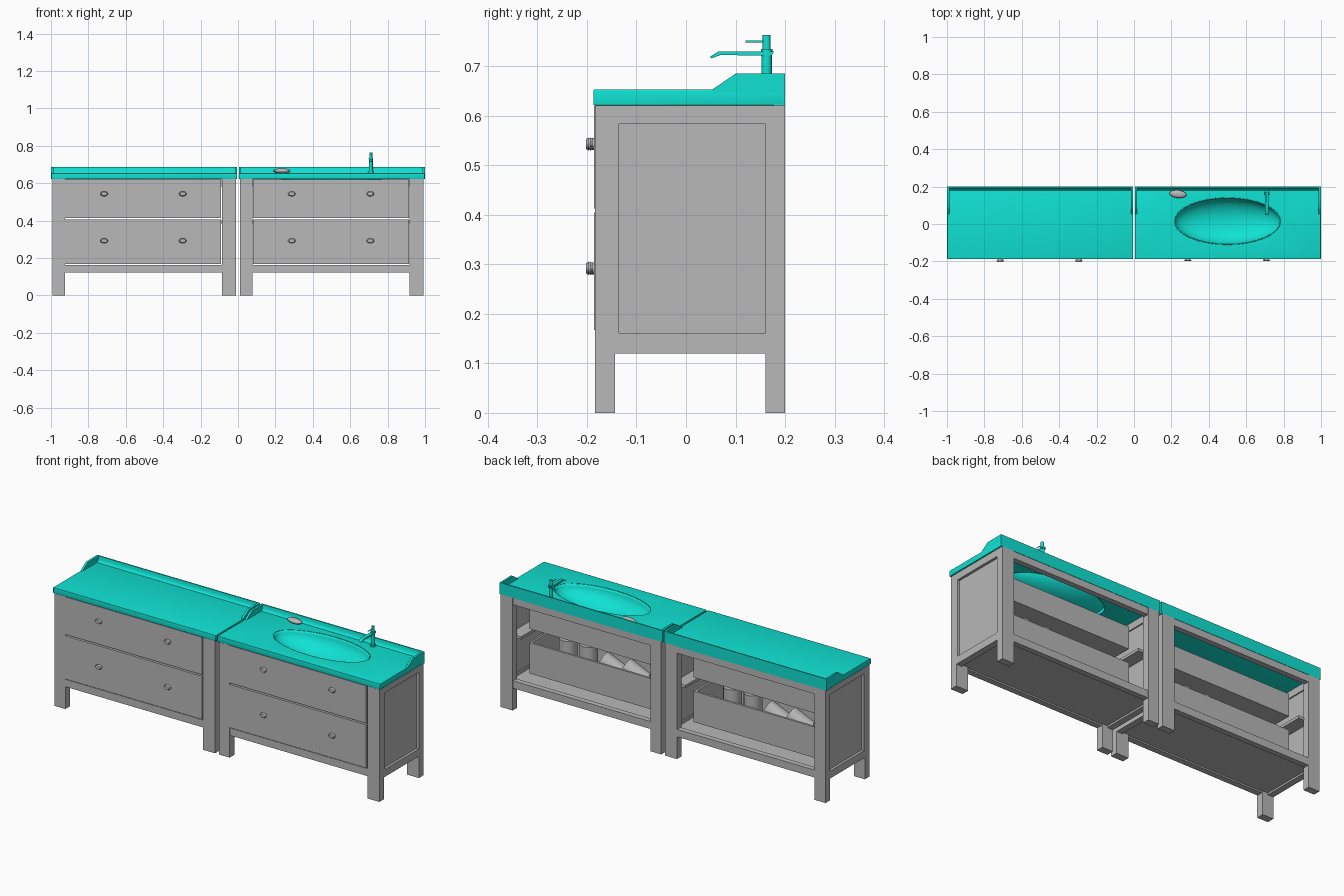
import bpy, bmesh, math
from mathutils import Matrix, Vector

if "Cube" in bpy.data.objects:
    bpy.data.objects.remove(bpy.data.objects["Cube"])


def material(name, rgb):
    m = bpy.data.materials.new(name)
    m.diffuse_color = (*rgb, 1)
    m.use_nodes = True
    m.node_tree.nodes["Principled BSDF"].inputs["Base Color"].default_value = m.diffuse_color
    return m


TEAL = material("teal", (0.005, 0.76, 0.65))
GRAY = material("gray", (0.48, 0.48, 0.48))


def finish(name, bm, mat, smooth=False):
    bmesh.ops.recalc_face_normals(bm, faces=bm.faces)
    me = bpy.data.meshes.new(name)
    bm.to_mesh(me)
    bm.free()
    ob = bpy.data.objects.new(name, me)
    bpy.context.collection.objects.link(ob)
    me.materials.append(mat)
    if smooth:
        bpy.ops.object.select_all(action='DESELECT')
        ob.select_set(True)
        bpy.context.view_layer.objects.active = ob
        bpy.ops.object.shade_smooth_by_angle(angle=math.radians(35))
    return ob


def box(name, x, y, z, mat=GRAY, bevel=0):
    bm = bmesh.new()
    bmesh.ops.create_cube(bm, size=1)
    for v in bm.verts:
        v.co = Vector([r[0] + (r[1] - r[0]) * (c + 0.5) for r, c in zip((x, y, z), v.co)])
    if bevel:
        bmesh.ops.bevel(bm, geom=bm.edges[:], offset=bevel, segments=3, affect='EDGES', profile=0.5)
    return finish(name, bm, mat, bevel > 0)


def prism(name, pts, x0, x1, mat):
    # extrude a (y, z) profile along x
    bm = bmesh.new()
    f = bm.faces.new([bm.verts.new((x0, y, z)) for y, z in pts])
    r = bmesh.ops.extrude_face_region(bm, geom=[f])
    bmesh.ops.translate(bm, verts=[v for v in r['geom'] if isinstance(v, bmesh.types.BMVert)],
                        vec=(x1 - x0, 0, 0))
    return finish(name, bm, mat, True)


def rod(name, a, b, r, mat, r2=None, sides=24, scale_x=1):
    # cylinder or cone between two points
    a, b = Vector(a), Vector(b)
    d = b - a
    m = (Matrix.Translation((a + b) / 2) @ Matrix.Diagonal((scale_x, 1, 1, 1))
         @ d.to_track_quat('Z', 'Y').to_matrix().to_4x4())
    bm = bmesh.new()
    bmesh.ops.create_cone(bm, cap_ends=True, segments=sides, radius1=r,
                          radius2=r if r2 is None else r2, depth=d.length, matrix=m)
    return finish(name, bm, mat, True)


def drawer(cx, z0, z1, box_top, kz, knob_y):
    # front panel, open-topped box behind it and two oval knobs
    box("drawer_front", (cx - 0.4225, cx + 0.4115), (-0.186, -0.166), (z0, z1))
    x0, x1, y0, y1 = cx - 0.385, cx + 0.385, -0.166, 0.10
    zb = z0 + 0.008
    box("drawer_bottom", (x0, x1), (y0, y1), (zb, zb + 0.012))
    box("drawer_back", (x0, x1), (y1 - 0.012, y1), (zb, box_top))
    for x in (x0, x1 - 0.012):
        box("drawer_side", (x, x + 0.012), (y0, y1), (zb, box_top))
    for kx in (cx - 0.214, cx + 0.206):
        rod("knob_stem", (kx, -0.18, kz), (kx, knob_y + 0.004, kz), 0.006, GRAY, scale_x=1.5)
        rod("knob_base", (kx, knob_y + 0.008, kz), (kx, knob_y + 0.013, kz), 0.012, GRAY, scale_x=1.5)
        rod("knob_disc", (kx, knob_y + 0.006, kz), (kx, knob_y, kz), 0.0135, GRAY, 0.010, scale_x=1.5)


def cabinet(cx, knob_y):
    # four legs
    for x0, x1 in ((-0.49, -0.4235), (0.4165, 0.49)):
        box("front_leg", (cx + x0, cx + x1), (-0.184, -0.143), (0, 0.622))
        box("back_leg", (cx + x0, cx + x1), (0.161, 0.2), (0, 0.622))
    # sides: rails, stile and recessed panel
    for s in (-1, 1):
        def span(a, b):
            return tuple(sorted((cx + s * a, cx + s * b)))
        box("side_bottom_rail", span(0.455, 0.49), (-0.143, 0.161), (0.12, 0.161))
        box("side_top_rail", span(0.455, 0.49), (-0.143, 0.161), (0.583, 0.622))
        box("side_stile", span(0.455, 0.49), (-0.143, -0.135), (0.16, 0.584))
        box("side_panel", span(0.462, 0.476), (-0.136, 0.162), (0.16, 0.584))
        box("drawer_runner", span(0.39, 0.46), (-0.14, 0.165), (0.385, 0.40))
    # rails across front and back, and the floor
    for y0, y1 in ((-0.182, -0.15), (0.168, 0.198)):
        box("bottom_rail", (cx - 0.43, cx + 0.42), (y0, y1), (0.122, 0.163))
    box("back_top_rail", (cx - 0.43, cx + 0.42), (0.168, 0.198), (0.583, 0.622))
    box("floor", (cx - 0.465, cx + 0.465), (-0.155, 0.175), (0.13, 0.145))
    drawer(cx, 0.413, 0.620, 0.545, 0.543, knob_y)
    drawer(cx, 0.167, 0.405, 0.345, 0.292, knob_y)
    # rolled towels in the lower drawer
    for x in (0.21, 0.085):
        rod("standing_towel", (cx + x, 0.01, 0.187), (cx + x, 0.01, 0.385), 0.047, GRAY)
    for x in (-0.06, -0.2):
        rod("leaning_towel", (cx + x - 0.12, 0.0, 0.24), (cx + x + 0.05, 0.02, 0.33), 0.045, GRAY)


def countertop(cx):
    # slab, stepped side lips and coved backsplash
    x0, x1 = cx - 0.497, cx + 0.497
    slab = box("countertop_slab", (x0, x1), (-0.187, 0.199), (0.621, 0.653), TEAL, 0.003)
    lip = [(0.053, 0.648), (0.053, 0.653), (0.075, 0.668), (0.1, 0.685), (0.2, 0.685), (0.2, 0.648)]
    prism("side_lip", lip, x0, x0 + 0.012, TEAL)
    prism("side_lip", lip, x1 - 0.012, x1, TEAL)
    splash = [(0.2, 0.621), (0.2, 0.685), (0.193, 0.685), (0.191, 0.668),
              (0.187, 0.658), (0.178, 0.652), (0.178, 0.621)]
    prism("backsplash", splash, x0, x1, TEAL)
    return slab


cabinet(-0.5015, -0.202)
cabinet(0.5015, -0.198)
countertop(-0.5015)
slab = countertop(0.5015)

# oval sink hole cut through the right slab
SX, SY, RX, RY, DEPTH = 0.5, 0.015, 0.285, 0.127, 0.095
bm = bmesh.new()
bmesh.ops.create_cone(bm, cap_ends=True, segments=32, radius1=1, radius2=1, depth=0.2,
                      matrix=Matrix.Translation((SX, SY, 0.64)) @ Matrix.Diagonal((RX, RY, 1, 1)))
cutter = finish("sink_cutter", bm, TEAL)
cutter.hide_render = True
mod = slab.modifiers.new("sink_hole", 'BOOLEAN')
mod.operation, mod.object, mod.solver = 'DIFFERENCE', cutter, 'EXACT'
bpy.context.view_layer.objects.active = slab
bpy.ops.object.modifier_apply(modifier=mod.name)
bpy.data.objects.remove(cutter)

# sink bowl: lower half of an ellipsoid
bm = bmesh.new()
bmesh.ops.create_uvsphere(bm, u_segments=32, v_segments=20, radius=1)
bmesh.ops.delete(bm, geom=[v for v in bm.verts if v.co.z > 0.01], context='VERTS')
for v in bm.verts:
    v.co = Vector((SX + RX * v.co.x, SY + RY * v.co.y, 0.652 + DEPTH * v.co.z))
bowl = finish("sink_bowl", bm, TEAL, True)
bowl.modifiers.new("thickness", 'SOLIDIFY').thickness = 0.004
rod("sink_drain", (SX, SY, 0.555), (SX, SY, 0.560), 0.012, TEAL)

# faucet
FX, FY = 0.71, 0.163
rod("faucet_base", (FX, FY, 0.65), (FX, FY, 0.662), 0.015, TEAL)
rod("faucet_body", (FX, FY, 0.65), (FX, FY, 0.728), 0.0105, TEAL)
rod("faucet_collar", (FX, FY, 0.728), (FX, FY, 0.735), 0.012, TEAL)
rod("faucet_cap", (FX, FY, 0.735), (FX, FY, 0.763), 0.008, TEAL)
rod("faucet_lever", (FX, FY, 0.75), (FX, 0.12, 0.75), 0.0022, TEAL, sides=12)
prism("faucet_spout", [(0.178, 0.73), (0.066, 0.73), (0.048, 0.719), (0.052, 0.716),
                       (0.07, 0.723), (0.172, 0.721)], FX - 0.010, FX + 0.010, TEAL)

# soap bar
bm = bmesh.new()
bmesh.ops.create_uvsphere(bm, u_segments=20, v_segments=10, radius=1,
                          matrix=Matrix.Translation((0.235, 0.16, 0.666))
                          @ Matrix.Rotation(-0.1, 4, 'Z') @ Matrix.Diagonal((0.046, 0.021, 0.013, 1)))
finish("soap_bar", bm, GRAY, True)
